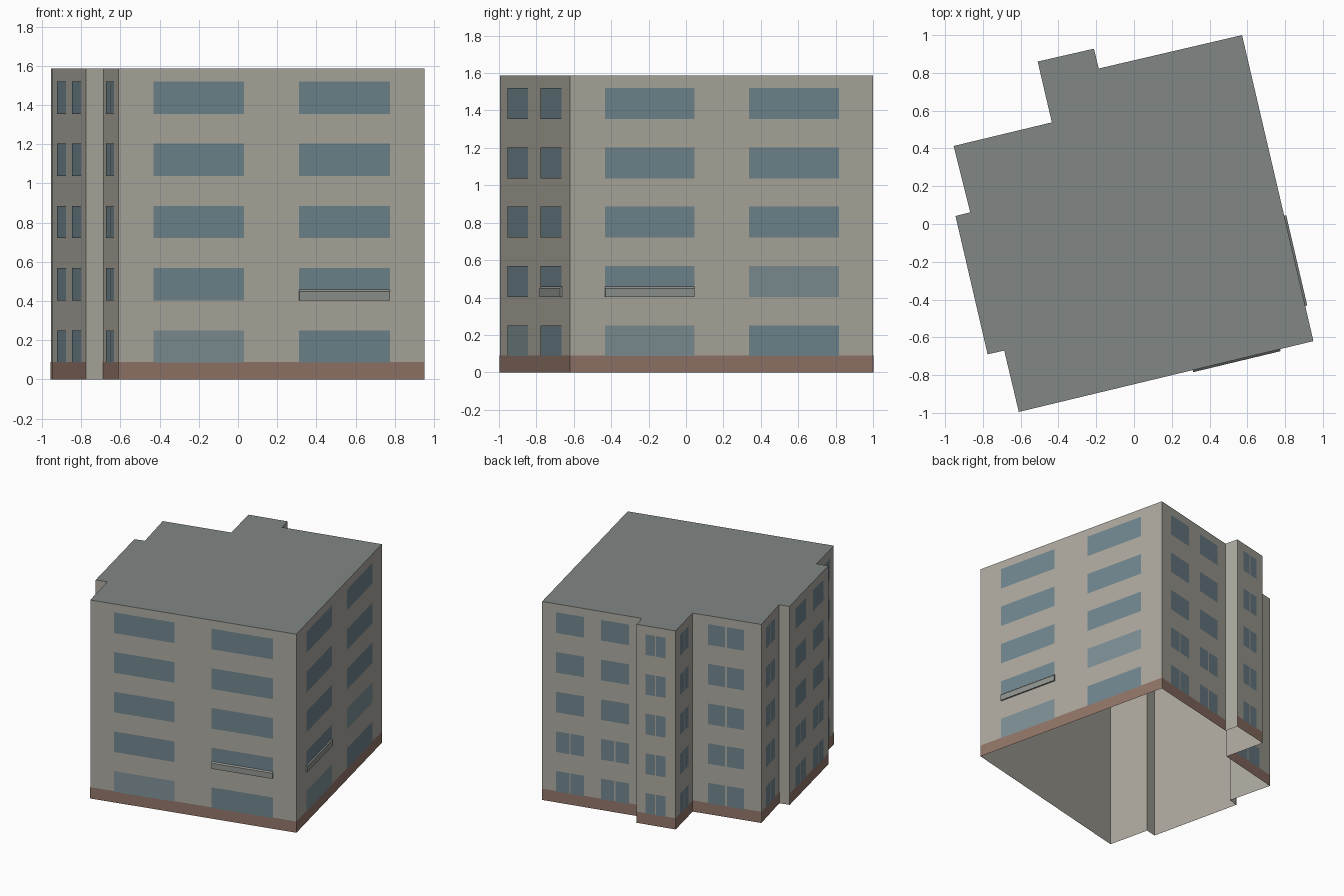
import bpy
from mathutils import Vector

if "Cube" in bpy.data.objects:
    bpy.data.objects.remove(bpy.data.objects["Cube"])

HEIGHT, FLOORS = 1.586, 5
STEP = HEIGHT / FLOORS
OUTLINE = [(-0.61, -0.995), (0.95, -0.62), (0.572, 1.0), (-0.187, 0.823),
           (-0.212, 0.928), (-0.51, 0.86), (-0.435, 0.538), (-0.955, 0.413),
           (-0.867, 0.062), (-0.945, 0.042), (-0.775, -0.69), (-0.687, -0.67)]

# Window spans along each wall (fractions of wall length); walls not listed are blank
PAIR = [(0.115, 0.41), (0.59, 0.887)]
BACK_PAIR = [(0.14, 0.42), (0.59, 0.87)]
SINGLE = [(0.23, 0.75)]
WINDOWS = {0: PAIR, 1: PAIR, 2: BACK_PAIR, 4: SINGLE, 5: SINGLE, 6: SINGLE,
           7: SINGLE, 9: BACK_PAIR, 11: SINGLE}
LIGHT_PANES = {(0, 0, 0), (1, 0, 0), (1, 1, 1)}   # wall, column, floor
RAILS = {(0, 1, 1), (1, 0, 1)}


def material(name, rgb):
    m = bpy.data.materials.new(name)
    m.diffuse_color = (*rgb, 1)
    m.use_nodes = True
    m.node_tree.nodes["Principled BSDF"].inputs["Base Color"].default_value = m.diffuse_color
    return m


WALL = material("wall_plaster", (0.42, 0.40, 0.35))
ROOF = material("roof_grey", (0.22, 0.245, 0.235))
BASE = material("base_brown", (0.29, 0.18, 0.14))
GLASS = material("window_glass", (0.165, 0.24, 0.275))
LIGHT = material("light_glass", (0.21, 0.28, 0.30))
RAIL = material("rail_panel", (0.28, 0.30, 0.28))


def build(name, quads, mat):
    verts, faces = [], []
    for q in quads:
        faces.append(range(len(verts), len(verts) + len(q)))
        verts.extend(q)
    mesh = bpy.data.meshes.new(name)
    mesh.from_pydata(verts, [], [list(f) for f in faces])
    mesh.materials.append(mat)
    ob = bpy.data.objects.new(name, mesh)
    bpy.context.collection.objects.link(ob)
    return ob


def point(wall, t, z, out=0.0):
    a = Vector(OUTLINE[wall])
    d = Vector(OUTLINE[(wall + 1) % len(OUTLINE)]) - a
    n = Vector((d.y, -d.x)).normalized()
    p = a + d * t + n * out
    return (p.x, p.y, z)


def panel(wall, t0, t1, z0, z1, out=0.0):
    return [point(wall, t0, z0, out), point(wall, t1, z0, out),
            point(wall, t1, z1, out), point(wall, t0, z1, out)]


# Outer walls (open underneath) and flat roof
n = len(OUTLINE)
build("walls", [panel(i, 0, 1, 0, HEIGHT) for i in range(n)], WALL)
build("roof", [[(x, y, HEIGHT) for x, y in OUTLINE]], ROOF)

# Brown base band on every wall that has windows
build("base_band", [panel(i, 0, 1, 0, 0.09, 0.0015) for i in WINDOWS], BASE)

# Window panes and low rails
glass, light, rails = [], [], []
for wall, spans in WINDOWS.items():
    for col, (t0, t1) in enumerate(spans):
        for floor in range(FLOORS):
            key = (wall, col, floor)
            z0 = floor * STEP + 0.086
            z1 = z0 + 0.165
            target = light if key in LIGHT_PANES else glass
            if key in RAILS:
                # Shallow box in front of the lower part of the window
                zr, zt, o = z0 + 0.045, z0 + 0.055, 0.011
                rails.append(panel(wall, t0, t1, z0, zr, o))
                for z, zo in ((z0, z0), (zt, zr)):
                    rails.append([point(wall, t0, z), point(wall, t1, z),
                                  point(wall, t1, zo, o), point(wall, t0, zo, o)])
                for t in (t0, t1):
                    rails.append([point(wall, t, z0), point(wall, t, z0, o),
                                  point(wall, t, zr, o), point(wall, t, zt)])
                z0 = zt
            # Split panes on the rear walls
            if wall > 1 and (len(spans) == 1 or floor < 2):
                mid, g = (t0 + t1) / 2, (t1 - t0) * 0.025
                target.append(panel(wall, t0, mid - g, z0, z1, 0.003))
                target.append(panel(wall, mid + g, t1, z0, z1, 0.003))
            else:
                target.append(panel(wall, t0, t1, z0, z1, 0.003))

build("windows", glass, GLASS)
build("light_windows", light, LIGHT)
build("window_rails", rails, RAIL)
